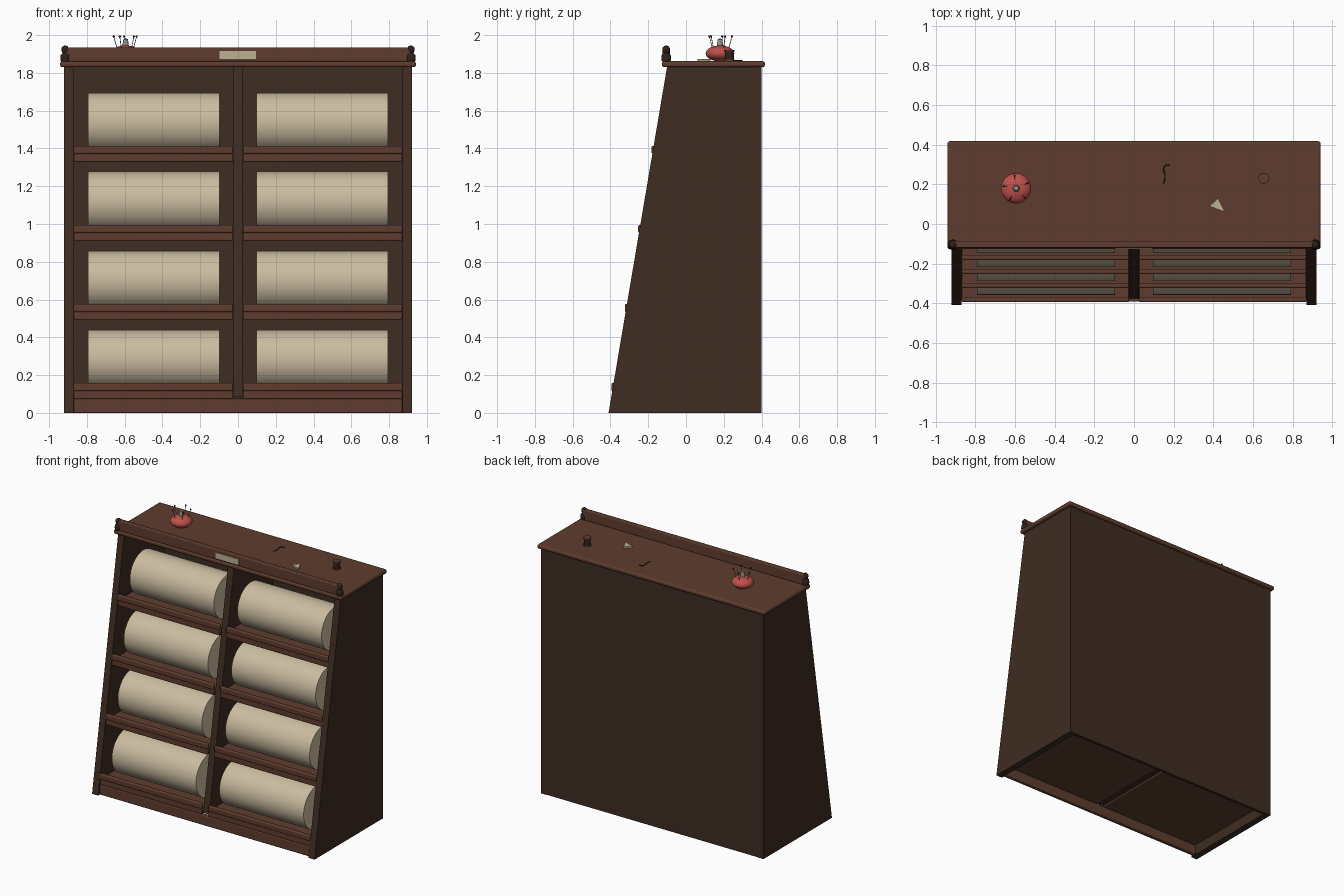
import bpy, bmesh, math
from mathutils import Vector

if "Cube" in bpy.data.objects:
    bpy.data.objects.remove(bpy.data.objects["Cube"], do_unlink=True)


def material(name, rgb):
    m = bpy.data.materials.new(name)
    m.use_nodes = True
    lin = [((c / 255 + 0.055) / 1.055) ** 2.4 for c in rgb]
    m.diffuse_color = (*lin, 1)
    m.node_tree.nodes["Principled BSDF"].inputs["Base Color"].default_value = (*lin, 1)
    return m


dark = material("dark wood", (62, 44, 34))
wood = material("warm wood", (94, 60, 46))
turned = material("turned dark wood", (48, 33, 26))
linen = material("linen", (203, 188, 160))
paper = material("paper", (190, 176, 146))
red = material("red velvet", (190, 80, 74))
metal = material("grey metal", (150, 150, 145))
black = material("black iron", (40, 32, 30))


def finish(name, bm, mat, smooth=False, bevel=0):
    bmesh.ops.recalc_face_normals(bm, faces=bm.faces)
    me = bpy.data.meshes.new(name)
    bm.to_mesh(me)
    bm.free()
    ob = bpy.data.objects.new(name, me)
    bpy.context.collection.objects.link(ob)
    me.materials.append(mat)
    if bevel:
        b = ob.modifiers.new("soft edges", 'BEVEL')
        b.width, b.segments = bevel, 3
    if smooth:
        bpy.ops.object.select_all(action='DESELECT')
        ob.select_set(True)
        bpy.context.view_layer.objects.active = ob
        bpy.ops.object.shade_smooth_by_angle(angle=math.radians(40))
    return ob


def box(name, x, y, z, mat, bevel=0):
    bm = bmesh.new()
    bmesh.ops.create_cube(bm, size=1)
    for v in bm.verts:
        v.co = [r[0] + (c + 0.5) * (r[1] - r[0]) for c, r in zip(v.co, (x, y, z))]
    return finish(name, bm, mat, bevel > 0, bevel)


def slab(name, outline, x0, x1, mat, axis='x'):
    """Extrude a closed outline along x (y, z pairs) or along z (x, y pairs)."""
    bm = bmesh.new()
    face = bm.faces.new([bm.verts.new((x0, a, b) if axis == 'x' else (a, b, x0))
                         for a, b in outline])
    ext = bmesh.ops.extrude_face_region(bm, geom=[face])
    move = Vector((x1 - x0, 0, 0) if axis == 'x' else (0, 0, x1 - x0))
    bmesh.ops.translate(bm, vec=move,
                        verts=[e for e in ext["geom"] if isinstance(e, bmesh.types.BMVert)])
    return finish(name, bm, mat)


def lathe(name, profile, loc, mat, steps=24):
    bm = bmesh.new()
    vs = [bm.verts.new((r, 0, z)) for r, z in profile]
    es = [bm.edges.new(p) for p in zip(vs, vs[1:])]
    bmesh.ops.spin(bm, geom=vs + es, cent=(0, 0, 0), axis=(0, 0, 1),
                   angle=math.tau, steps=steps)
    bmesh.ops.remove_doubles(bm, verts=bm.verts, dist=1e-5)
    bmesh.ops.translate(bm, verts=bm.verts, vec=loc)
    return finish(name, bm, mat, True)


def cylinder(name, a, b, r, mat, sides=12):
    a, b = Vector(a), Vector(b)
    bm = bmesh.new()
    bmesh.ops.create_cone(bm, cap_ends=True, segments=sides, radius1=r, radius2=r,
                          depth=(b - a).length)
    rot = (b - a).to_track_quat('Z', 'Y')
    for v in bm.verts:
        v.co = rot @ v.co + (a + b) / 2
    return finish(name, bm, mat, True)


def ball(name, loc, scale, mat, n=24):
    bm = bmesh.new()
    bmesh.ops.create_uvsphere(bm, u_segments=n, v_segments=n // 2, radius=1)
    for v in bm.verts:
        v.co = Vector(c * s for c, s in zip(v.co, scale)) + Vector(loc)
    return finish(name, bm, mat, True)


def front(z):
    """Depth of the sloping front at height z."""
    return -0.41 + 0.169 * z


BACK, TOP = 0.40, 1.83

# Carcass: tapered sides, divider, back panel and plinth
for side, s in (("left", 1), ("right", -1)):
    slab(side + "_side", [(front(0), 0), (BACK, 0), (BACK, TOP), (front(TOP), TOP)],
         s * 0.87, s * 0.92, dark)
slab("centre_divider", [(front(0.085) + 0.02, 0.085), (0.38, 0.085), (0.38, TOP),
                        (front(TOP) + 0.02, TOP)], -0.025, 0.025, dark)
box("back_panel", (-0.87, 0.87), (0.375, 0.397), (0, TOP), dark)
box("plinth", (-0.87, 0.87), (-0.392, -0.36), (0, 0.075), wood, 0.006)

# Shelves with rounded lips, each carrying a roll of cloth
for side, s in (("left", 1), ("right", -1)):
    xs = sorted((s * 0.026, s * 0.87))
    for i in range(4):
        z = 0.075 + 0.4185 * i
        tag = f"{side}_{i + 1}"
        y = front(z + 0.04)
        box("shelf_" + tag, xs, (y + 0.002, 0.375), (z, z + 0.041), wood, 0.005)
        box("shelf_lip_" + tag, xs, (y - 0.004, y + 0.022), (z + 0.041, z + 0.083), wood, 0.008)
        zc = z + 0.205
        yc = front(zc) + 0.165
        cylinder("cloth_roll_" + tag, (s * 0.445 - 0.348, yc, zc),
                 (s * 0.445 + 0.348, yc, zc), 0.16, linen, 64)

# Top board, gallery rail, label and turned finials
box("top_board", (-0.942, 0.942), (-0.127, 0.418), (TOP, 1.862), wood, 0.012)
box("gallery_rail", (-0.915, 0.915), (-0.12, -0.085), (1.86, 1.935), wood, 0.006)
box("label_plate", (-0.097, 0.094), (-0.126, -0.119), (1.873, 1.915), paper)
for side, s in (("left", 1), ("right", -1)):
    lathe(side + "_finial", [(0, 0), (0.023, 0), (0.026, 0.015), (0.024, 0.035), (0.014, 0.045),
                             (0.02, 0.058), (0.019, 0.072), (0.01, 0.083), (0, 0.085)],
          (s * 0.915, -0.105, 1.86), turned)

# Pincushion with button and pins
cx, cy = -0.595, 0.18
ball("pincushion", (cx, cy, 1.903), (0.076, 0.076, 0.042), red, 32)
lathe("pincushion_button", [(0, 0), (0.016, 0), (0.017, 0.008), (0.012, 0.04), (0, 0.046)],
      (cx, cy, 1.938), metal)
for i in range(5):
    a = math.radians(25 + 72 * i)
    d = Vector((math.cos(a), math.sin(a), 0))
    tip = Vector((cx, cy, 1.993)) + d * 0.064
    cylinder(f"pin_{i + 1}", Vector((cx, cy, 1.925)) + d * 0.045, tip, 0.002, metal, 6)
    ball(f"pin_head_{i + 1}", tip, (0.006, 0.006, 0.006), black, 10)

# Thread spool
sp = (0.655, 0.23, 1.862)
lathe("spool_thread", [(0, 0.008), (0.023, 0.008), (0.023, 0.05), (0, 0.05)], sp, turned)
for name, z in (("lower", 0), ("upper", 0.05)):
    lathe(f"spool_{name}_flange", [(0, z), (0.028, z), (0.028, z + 0.008), (0, z + 0.008)],
          sp, wood)

# Tailor's chalk
slab("chalk", [(0.38, 0.09), (0.425, 0.13), (0.46, 0.06)], 1.862, 1.874, paper, 'z')

# Bent wire hook lying on the top
cu = bpy.data.curves.new("wire_hook", 'CURVE')
cu.dimensions, cu.bevel_depth, cu.bevel_resolution = '3D', 0.003, 2
path = [(0.15, 0.205), (0.157, 0.245), (0.15, 0.28), (0.16, 0.295), (0.18, 0.297)]
sl = cu.splines.new('BEZIER')
sl.bezier_points.add(len(path) - 1)
for p, (x, y) in zip(sl.bezier_points, path):
    p.co = (x, y, 1.865)
    p.handle_left_type = p.handle_right_type = 'AUTO'
cu.materials.append(black)
bpy.context.collection.objects.link(bpy.data.objects.new("wire_hook", cu))
